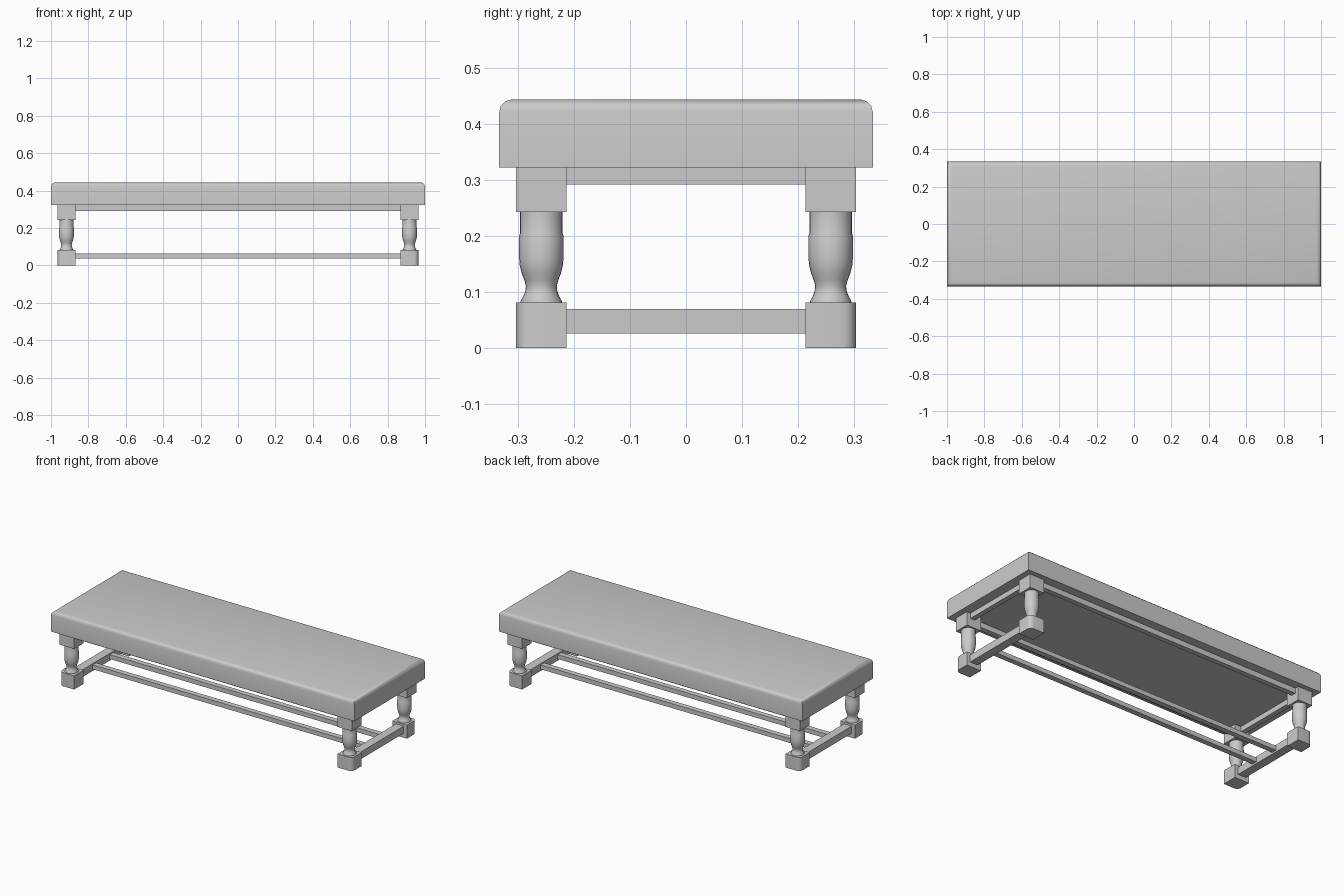
import bpy, bmesh, math
from mathutils import Matrix

cube = bpy.data.objects.get("Cube")
if cube:
    bpy.data.objects.remove(cube, do_unlink=True)

grey = bpy.data.materials.new("plain_grey")
grey.use_nodes = True
COLOUR = (0.6, 0.6, 0.6, 1)
grey.diffuse_color = COLOUR
grey.node_tree.nodes["Principled BSDF"].inputs["Base Color"].default_value = COLOUR


def finish(bm, name, smooth=False):
    bmesh.ops.recalc_face_normals(bm, faces=bm.faces)
    mesh = bpy.data.meshes.new(name)
    bm.to_mesh(mesh)
    bm.free()
    mesh.materials.append(grey)
    obj = bpy.data.objects.new(name, mesh)
    bpy.context.collection.objects.link(obj)
    if smooth:
        bpy.ops.object.select_all(action='DESELECT')
        obj.select_set(True)
        bpy.context.view_layer.objects.active = obj
        bpy.ops.object.shade_smooth_by_angle(angle=math.radians(40))
    return obj


def box(name, lo, hi, pick=None, radius=0.0, segments=3):
    """Box between two corners; edges chosen by pick are rounded."""
    bm = bmesh.new()
    size = [b - a for a, b in zip(lo, hi)]
    centre = [(a + b) / 2 for a, b in zip(lo, hi)]
    bmesh.ops.create_cube(bm, size=1, matrix=Matrix.Translation(centre) @ Matrix.Diagonal((*size, 1)))
    if pick:
        edges = [e for e in bm.edges if pick(e.verts[0].co, e.verts[1].co)]
        bmesh.ops.bevel(bm, geom=edges, offset=radius, segments=segments, profile=0.5, affect='EDGES')
    return finish(bm, name, bool(pick))


def turned(name, x, y, profile, sides=24):
    """Lathe a radius/height profile about a vertical axis."""
    bm = bmesh.new()
    verts = [bm.verts.new((r, 0, z)) for r, z in profile]
    edges = [bm.edges.new(pair) for pair in zip(verts, verts[1:])]
    bmesh.ops.spin(bm, geom=verts + edges, axis=(0, 0, 1), cent=(0, 0, 0),
                   angle=math.tau, steps=sides, use_duplicate=False)
    bmesh.ops.remove_doubles(bm, verts=bm.verts, dist=0.0001)
    bmesh.ops.translate(bm, verts=bm.verts, vec=(x, y, 0))
    return finish(bm, name, True)


# Padded seat with a softened upper rim
SEAT_Z, TOP_Z = 0.322, 0.443
box("seat", (-1, -0.333, SEAT_Z), (1, 0.333, TOP_Z),
    lambda a, b: min(a.z, b.z) > TOP_Z - 0.01, 0.022)

# Legs: square block, turned shaft, rounded foot
LEG_X, LEG_Y, HALF_X, HALF_Y = 0.917, 0.258, 0.048, 0.045
SHAFT = [(0.037, 0.078), (0.037, 0.083), (0.032, 0.092), (0.0285, 0.102), (0.0275, 0.11),
         (0.03, 0.12), (0.035, 0.133), (0.0385, 0.147), (0.0395, 0.16), (0.0395, 0.2),
         (0.038, 0.204), (0.038, 0.245)]
for sx, side in ((1, "left"), (-1, "right")):
    for sy, end in ((-1, "front"), (1, "back")):
        x, y = sx * LEG_X, sy * LEG_Y
        lo, hi = (x - HALF_X, y - HALF_Y), (x + HALF_X, y + HALF_Y)
        name = f"{end}_{side}"
        box(name + "_leg_block", (*lo, 0.242), (*hi, SEAT_Z))
        turned(name + "_leg_shaft", x, y, SHAFT)

        def outer_corner(a, b):
            return abs(a.z - b.z) > 0.01 and abs(a.x) > LEG_X and abs(a.y) > LEG_Y
        box(name + "_foot", (*lo, 0), (*hi, 0.081), outer_corner, 0.025, 4)

# Aprons under the seat
inner_x, inner_y = LEG_X - HALF_X, LEG_Y - HALF_Y
for s, end in ((-1, "front"), (1, "back")):
    y = s * 0.265
    box(end + "_apron", (-inner_x, y - 0.015, 0.291), (inner_x, y + 0.015, SEAT_Z))
for s, side in ((1, "left"), (-1, "right")):
    x = s * 0.925
    box(side + "_apron", (x - 0.015, -inner_y, 0.291), (x + 0.015, inner_y, SEAT_Z))
    # Low rail joining the two feet
    x = s * LEG_X
    box(side + "_foot_rail", (x - 0.026, -inner_y, 0.026), (x + 0.026, inner_y, 0.069))

# Pair of long stretchers
for s, end in ((-1, "front"), (1, "back")):
    y = s * 0.08
    box(end + "_stretcher", (-LEG_X + 0.026, y - 0.016, 0.036), (LEG_X - 0.026, y + 0.016, 0.062))
